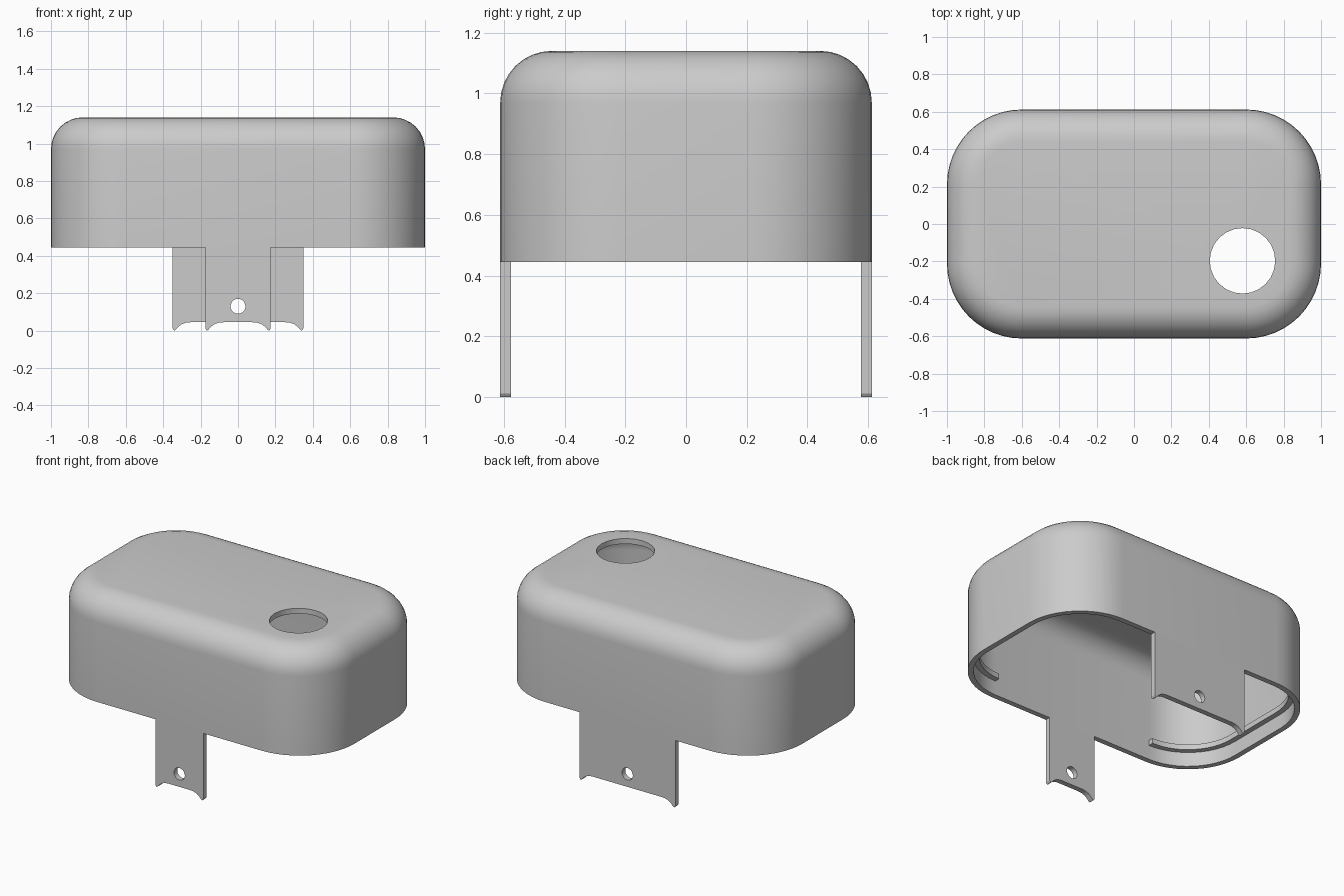
import bpy, bmesh, math
from mathutils import Vector

cube = bpy.data.objects.get("Cube")
if cube:
    bpy.data.objects.remove(cube, do_unlink=True)

HX, HY, CORNER = 1.0, 0.612, 0.4      # outer plan
RIM, TOP, FILLET = 0.445, 1.14, 0.17  # heights and top rounding
WALL = 0.035

grey = bpy.data.materials.new("plain grey")
grey.use_nodes = True
COLOUR = (0.6, 0.6, 0.6, 1)
grey.diffuse_color = COLOUR
grey.node_tree.nodes["Principled BSDF"].inputs["Base Color"].default_value = COLOUR


def finish(name, bm, smooth=True):
    bmesh.ops.recalc_face_normals(bm, faces=bm.faces)
    mesh = bpy.data.meshes.new(name)
    bm.to_mesh(mesh)
    bm.free()
    mesh.materials.append(grey)
    obj = bpy.data.objects.new(name, mesh)
    bpy.context.collection.objects.link(obj)
    bpy.ops.object.select_all(action='DESELECT')
    obj.select_set(True)
    bpy.context.view_layer.objects.active = obj
    if smooth:
        bpy.ops.object.shade_smooth_by_angle(angle=math.radians(30))
    return obj


def plan(inset, steps=12):
    """Rounded rectangle, anticlockwise from the front of the +x end."""
    r = CORNER - inset
    pts = []
    for q, (sx, sy) in enumerate([(1, -1), (1, 1), (-1, 1), (-1, -1)]):
        for i in range(steps + 1):
            a = math.radians(90) * (q - 1 + i / steps)
            pts.append((sx * (HX - CORNER) + r * math.cos(a),
                        sy * (HY - CORNER) + r * math.sin(a)))
    return pts


def ring(bm, pts, z):
    return [bm.verts.new((x, y, z)) for x, y in pts]


def bridge(bm, a, b):
    n = len(a)
    for i in range(n):
        bm.faces.new((a[i], a[(i + 1) % n], b[(i + 1) % n], b[i]))


def loop_edges(bm, loop):
    return [bm.edges.get((v, loop[i - 1])) or bm.edges.new((v, loop[i - 1]))
            for i, v in enumerate(loop)]


def holed_cap(bm, outline, hole):
    bmesh.ops.triangle_fill(bm, use_beauty=True,
                            edges=loop_edges(bm, outline) + loop_edges(bm, hole))


def circle(cx, cy, r, n):
    return [(cx + r * math.cos(math.tau * i / n), cy + r * math.sin(math.tau * i / n))
            for i in range(n)]


# Hollow cover: outer and inner skins with a round opening in the top
bm = bmesh.new()
rims, holes = [], []
for skin in (0, WALL):
    r = FILLET - skin
    last = ring(bm, plan(skin), RIM)
    rims.append(last)
    for i in range(9):
        a = math.radians(90) * i / 8
        new = ring(bm, plan(skin + r * (1 - math.cos(a))), TOP - FILLET + r * math.sin(a))
        bridge(bm, last, new)
        last = new
    hole = ring(bm, circle(0.58, -0.197, 0.175, 24), TOP - skin)
    holed_cap(bm, last, hole)
    holes.append(hole)
bridge(bm, *rims)
bridge(bm, *holes)
finish("cover_shell", bm)

# Inner ribs running round each end
half = len(plan(0)) // 2
for name, start in (("left_inner_rib", 0), ("right_inner_rib", half)):
    bm = bmesh.new()
    outer = plan(WALL - 0.003)[start:start + half]
    inner = plan(2 * WALL)[start:start + half]
    rails = [ring(bm, p, z) for p, z in
             ((outer, 0.54), (inner, 0.54), (inner, 0.575), (outer, 0.575))]
    for i in range(half - 1):
        for k in range(4):
            a, b = rails[k], rails[(k + 1) % 4]
            bm.faces.new((a[i], a[i + 1], b[i + 1], b[i]))
    for end in (0, -1):
        bm.faces.new([rail[end] for rail in rails])
    finish(name, bm)

# Mounting tabs with a screw hole and a scooped lower edge
for name, w, y in (("front_tab", 0.175, -HY), ("back_tab", 0.35, HY - WALL)):
    side = [(w, RIM), (w, 0.012), (w - 0.008, 0), (w - 0.016, 0.004), (w - 0.03, 0.02),
            (w - 0.05, 0.035), (w - 0.075, 0.043), (w - 0.1, 0.045)]
    outline = side + [(-x, z) for x, z in reversed(side)]
    bm = bmesh.new()
    sheets = []
    for depth in (y, y + WALL):
        loops = [[bm.verts.new(Vector((x, depth, z))) for x, z in pts]
                 for pts in (outline, circle(0, 0.13, 0.04, 20))]
        holed_cap(bm, *loops)
        sheets.append(loops)
    for a, b in zip(*sheets):
        bridge(bm, a, b)
    finish(name, bm)
